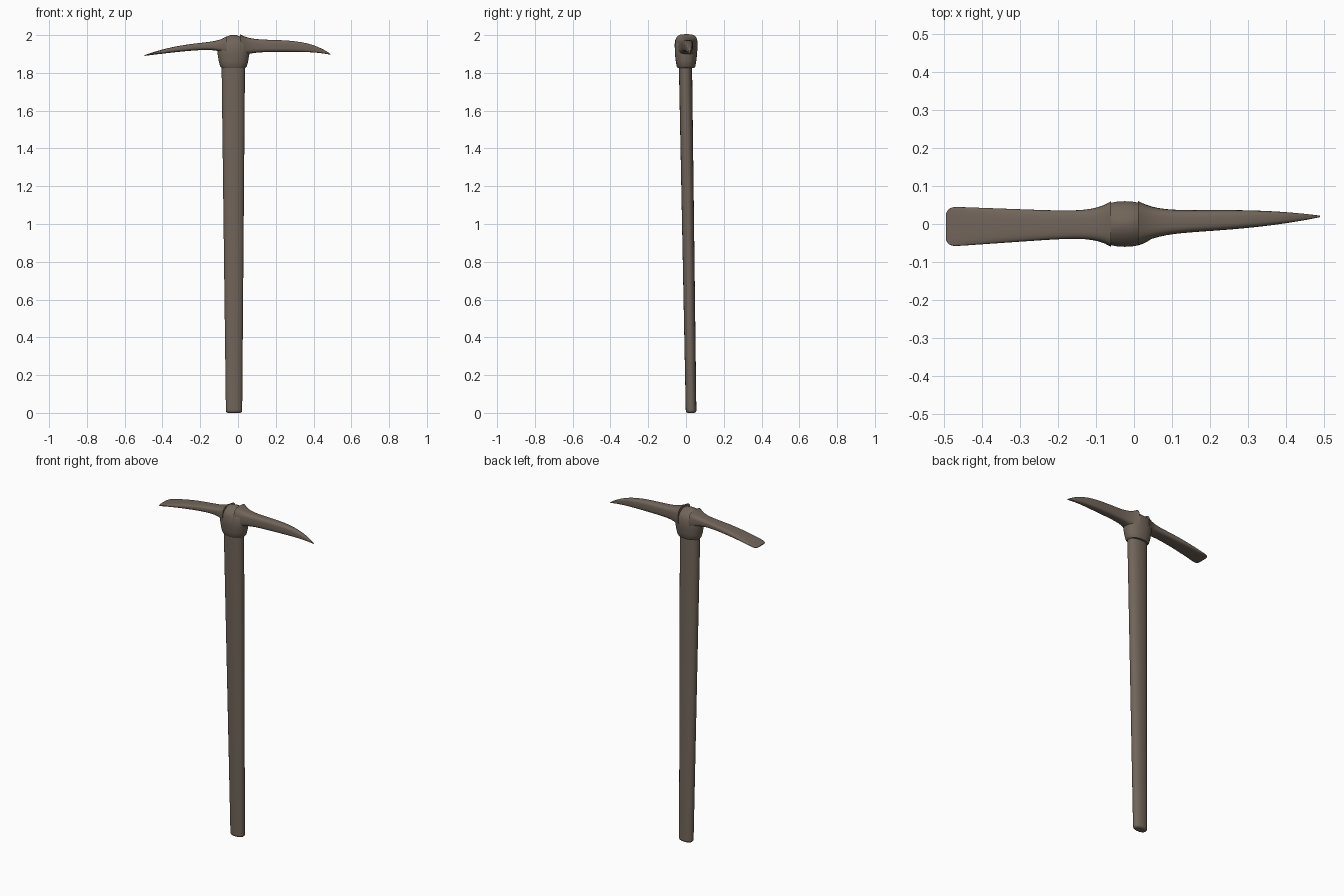
import bpy, bmesh, math

cube = bpy.data.objects.get("Cube")
if cube:
    bpy.data.objects.remove(cube, do_unlink=True)

# One colour for the whole tool
mat = bpy.data.materials.new("weathered brown")
mat.use_nodes = True
colour = (0.165, 0.13, 0.102, 1)
mat.diffuse_color = colour
bsdf = next(n for n in mat.node_tree.nodes if n.type == 'BSDF_PRINCIPLED')
bsdf.inputs["Base Color"].default_value = colour
bsdf.inputs["Roughness"].default_value = 0.8


def lerp(a, b, t):
    return a + (b - a) * t


def rounded(angle_value, power):
    """Sine or cosine pushed towards a squarer outline."""
    return math.copysign(abs(angle_value) ** power, angle_value)


def loft(name, sections, power, along_x=False, sides=32):
    """Skin rounded sections: (position, u centre, u half, v centre, v half)."""
    bm = bmesh.new()
    rings = []
    for pos, u_mid, u_half, v_mid, v_half in sections:
        ring = []
        for i in range(sides):
            angle = math.tau * i / sides
            u = u_mid + u_half * rounded(math.cos(angle), power)
            v = v_mid + v_half * rounded(math.sin(angle), power)
            ring.append(bm.verts.new((pos, u, v) if along_x else (u, v, pos)))
        rings.append(ring)
    for lower, upper in zip(rings, rings[1:]):
        for i in range(sides):
            j = (i + 1) % sides
            bm.faces.new((lower[i], lower[j], upper[j], upper[i]))
    bm.faces.new(rings[0])
    bm.faces.new(rings[-1])
    bmesh.ops.recalc_face_normals(bm, faces=bm.faces)
    mesh = bpy.data.meshes.new(name)
    bm.to_mesh(mesh)
    bm.free()
    mesh.materials.append(mat)
    obj = bpy.data.objects.new(name, mesh)
    bpy.context.collection.objects.link(obj)
    bpy.ops.object.select_all(action='DESELECT')
    bpy.context.view_layer.objects.active = obj
    obj.select_set(True)
    bpy.ops.object.shade_smooth_by_angle(angle=math.radians(50))
    return obj


def arm(name, rule, steps=40):
    """Sweep a head arm from the eye (t = 0) to its tip (t = 1)."""
    sections = []
    for i in range(steps + 1):
        t = math.sin(math.pi / 2 * i / steps)
        x, y, width, z, thickness = rule(t)
        flare = 0.03 * (1 - t) ** 10
        sections.append((x, y, width + flare, z, thickness + flare))
    return loft(name, sections, 0.6, along_x=True)


def blade_rule(t):
    corner = 1 - 0.35 * t ** 60
    return (lerp(-0.06, -0.495, t),
            lerp(0, -0.007, t), lerp(0.03, 0.053, t) * corner,
            lerp(1.945, 1.892, t ** 2), lerp(0.019, 0.002, t ** 3))


def spike_rule(t):
    return (lerp(0.01, 0.49, t),
            lerp(0.002, 0.02, t), lerp(0.029, 0.002, t ** 3),
            lerp(1.943, 1.898, t ** 5), lerp(0.032, 0.002, t ** 4))


# Slightly leaning oval handle, wider at the head, with a rounded foot
handle = loft("handle", [
    (0, -0.021, 0.043, 0.027, 0.028),
    (1.85, -0.025, 0.062, -0.003, 0.035)], 0.9)
bevel = handle.modifiers.new("rounded foot", 'BEVEL')
bevel.width = 0.012
bevel.segments = 3
bevel.limit_method = 'ANGLE'
bevel.angle_limit = math.radians(60)

# Collar, eye and domed cap: one oval scaled by height
profile = [(1.826, 0.73), (1.835, 0.82), (1.86, 0.9), (1.9, 0.98),
           (1.955, 1), (1.975, 0.8), (1.99, 0.5), (2, 0.18)]
loft("socket", [(z, -0.024, 0.086 * s, 0, 0.06 * s) for z, s in profile], 0.9)

# Flat blade on one side, tapering spike on the other
arm("flat_blade", blade_rule)
arm("pointed_spike", spike_rule)
